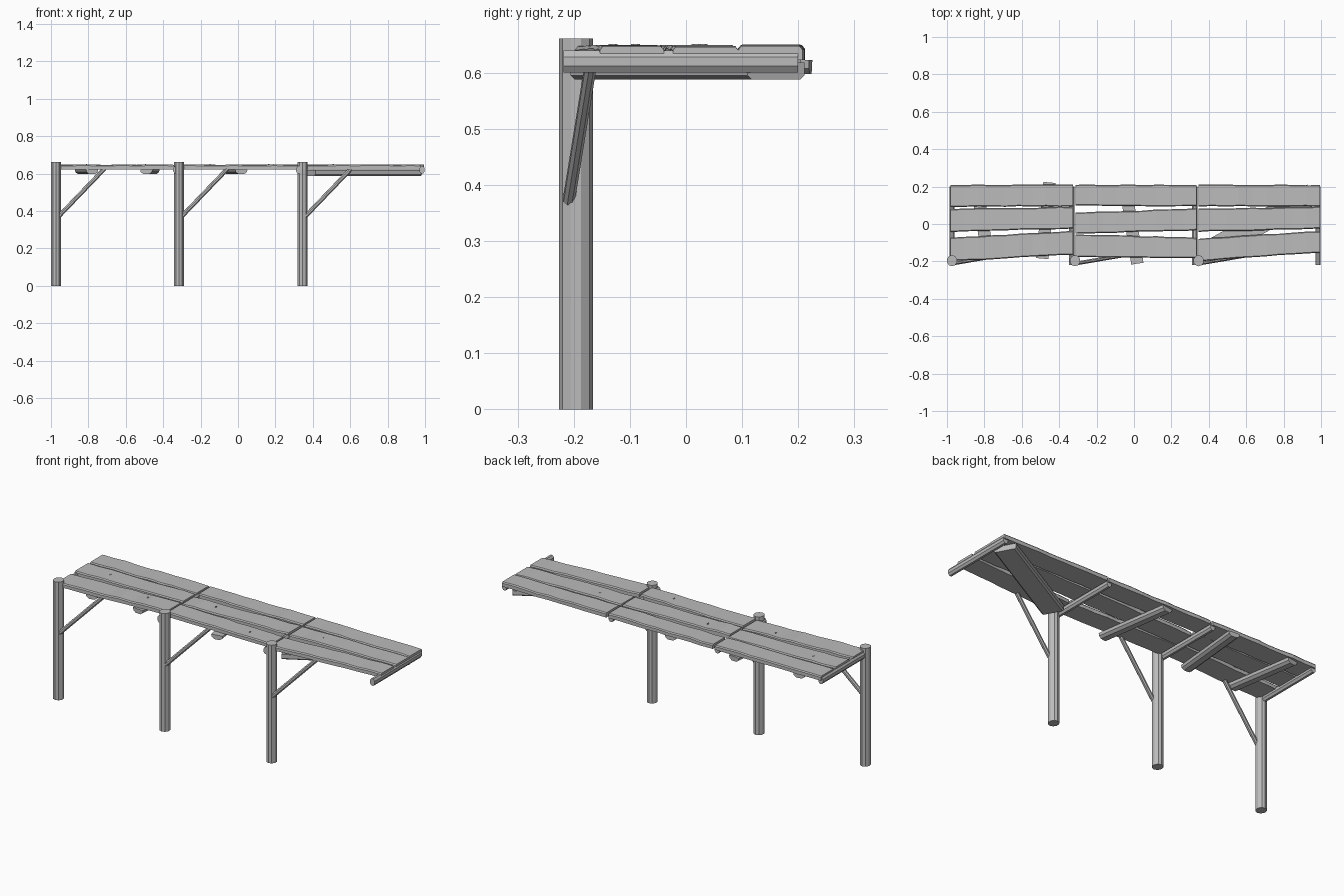
import bpy, bmesh, math, random
from mathutils import Vector

random.seed(4)
cube = bpy.data.objects.get("Cube")
if cube:
    bpy.data.objects.remove(cube, do_unlink=True)

wood = bpy.data.materials.new("weathered grey wood")
wood.use_nodes = True
GREY = (0.5, 0.5, 0.5, 1)
wood.diffuse_color = GREY
wood.node_tree.nodes["Principled BSDF"].inputs["Base Color"].default_value = GREY


def loft(name, sections):
    """Skin a list of equal-length rings of points and cap both ends."""
    bm = bmesh.new()
    rings = [[bm.verts.new(p) for p in s] for s in sections]
    n = len(rings[0])
    for a, b in zip(rings, rings[1:]):
        for i in range(n):
            j = (i + 1) % n
            bm.faces.new((a[i], a[j], b[j], b[i]))
    bm.faces.new(rings[0])
    bm.faces.new(rings[-1])
    bmesh.ops.recalc_face_normals(bm, faces=bm.faces)
    mesh = bpy.data.meshes.new(name)
    bm.to_mesh(mesh)
    bm.free()
    mesh.materials.append(wood)
    obj = bpy.data.objects.new(name, mesh)
    bpy.context.collection.objects.link(obj)
    return obj


def bar(name, a, b, profile):
    """Sweep a (side, up) profile from a to b."""
    a, b = Vector(a), Vector(b)
    d = (b - a).normalized()
    ref = Vector((0, 1, 0)) if abs(d.z) > 0.9 else Vector((0, 0, 1))
    side = d.cross(ref).normalized()
    up = side.cross(d)
    return loft(name, [[p + side * u + up * v for u, v in profile] for p in (a, b)])


def oval(ru, rv, n):
    turn = math.pi / n
    return [(ru * math.cos(turn * (2 * i + 1)), rv * math.sin(turn * (2 * i + 1)))
            for i in range(n)]


def plank(name, x0, x1, left, right, top=0.648, thick=0.025, steps=9):
    """Sawn board, with (back, front) y edges at each end and uneven sides."""
    rings = []
    for i in range(steps + 1):
        t = i / steps
        x = x0 + (x1 - x0) * t
        back = left[0] + (right[0] - left[0]) * t + random.uniform(-0.003, 0.002)
        front = left[1] + (right[1] - left[1]) * t + random.uniform(-0.002, 0.003)
        z = top + random.uniform(-0.002, 0.002)
        low = top - thick
        rings.append([(x, front, low), (x, back, low), (x, back, z - 0.006),
                      (x, back - 0.005, z), (x, front + 0.005, z), (x, front, z - 0.006)])
    return loft(name, rings)


# Posts with diagonal braces
POSTS = (-0.973, -0.315, 0.346)
for i, x in enumerate(POSTS, 1):
    bar(f"post_{i}", (x, -0.196, 0), (x, -0.196, 0.661), oval(0.028, 0.03, 10))
    bar(f"brace_{i}", (x + 0.015, -0.209, 0.372), (x + 0.258, -0.168, 0.625),
        oval(0.011, 0.012, 8))

# Cross beams carrying the boards
for i, x in enumerate((-0.973, -0.332, 0.325, 0.984), 1):
    bar(f"cross_beam_{i}", (x, -0.218, 0.62), (x, 0.2, 0.62), oval(0.0155, 0.0215, 8))

# Deck boards: back, middle and front in each bay
BAYS = (
    (-0.98, -0.325, (((0.21, 0.093), (0.21, 0.094)),
                     ((0.08, -0.042), (0.092, -0.025)),
                     ((-0.072, -0.2), (-0.037, -0.165)))),
    (-0.312, 0.334, (((0.21, 0.1), (0.21, 0.094)),
                     ((0.062, -0.052), (0.083, -0.035)),
                     ((-0.056, -0.178), (-0.072, -0.185)))),
    (0.346, 0.994, (((0.21, 0.094), (0.21, 0.093)),
                    ((0.082, -0.042), (0.092, -0.025)),
                    ((-0.078, -0.2), (-0.037, -0.152)))),
)
for b, (x0, x1, rows) in enumerate(BAYS, 1):
    for row, (left, right) in zip(("back", "middle", "front"), rows):
        plank(f"{row}_board_{b}", x0, x1, left, right)

# Half-round battens nailed under the boards
HALF_ROUND = [(-0.033, 0.0125), (-0.03, -0.002), (-0.016, -0.0125),
              (0.016, -0.0125), (0.03, -0.002), (0.033, 0.0125)]
for i, (xf, yf, xb, yb) in enumerate(((-0.78, -0.18, -0.84, 0.2),
                                      (-0.49, -0.185, -0.452, 0.222),
                                      (0.018, -0.212, -0.045, 0.2)), 1):
    bar(f"batten_{i}", (xf, yf, 0.61), (xb, yb, 0.61), HALF_ROUND)

# Wide diagonal board bracing the open bay from below
W, H = 0.058, 0.015
bar("diagonal_board", (0.385, -0.155, 0.603), (0.955, 0.16, 0.603),
    [(-W, H), (-W, -H * 0.5), (-W * 0.85, -H), (W * 0.85, -H), (W, -H * 0.5), (W, H)])

# Small knots on the board tops
for i, (x, y) in enumerate(((-0.81, 0.03), (-0.495, -0.09), (-0.15, 0.018),
                            (0.165, -0.13), (0.51, 0.03)), 1):
    bar(f"knot_{i}", (x, y, 0.645), (x, y, 0.651), oval(0.004, 0.008, 6))
